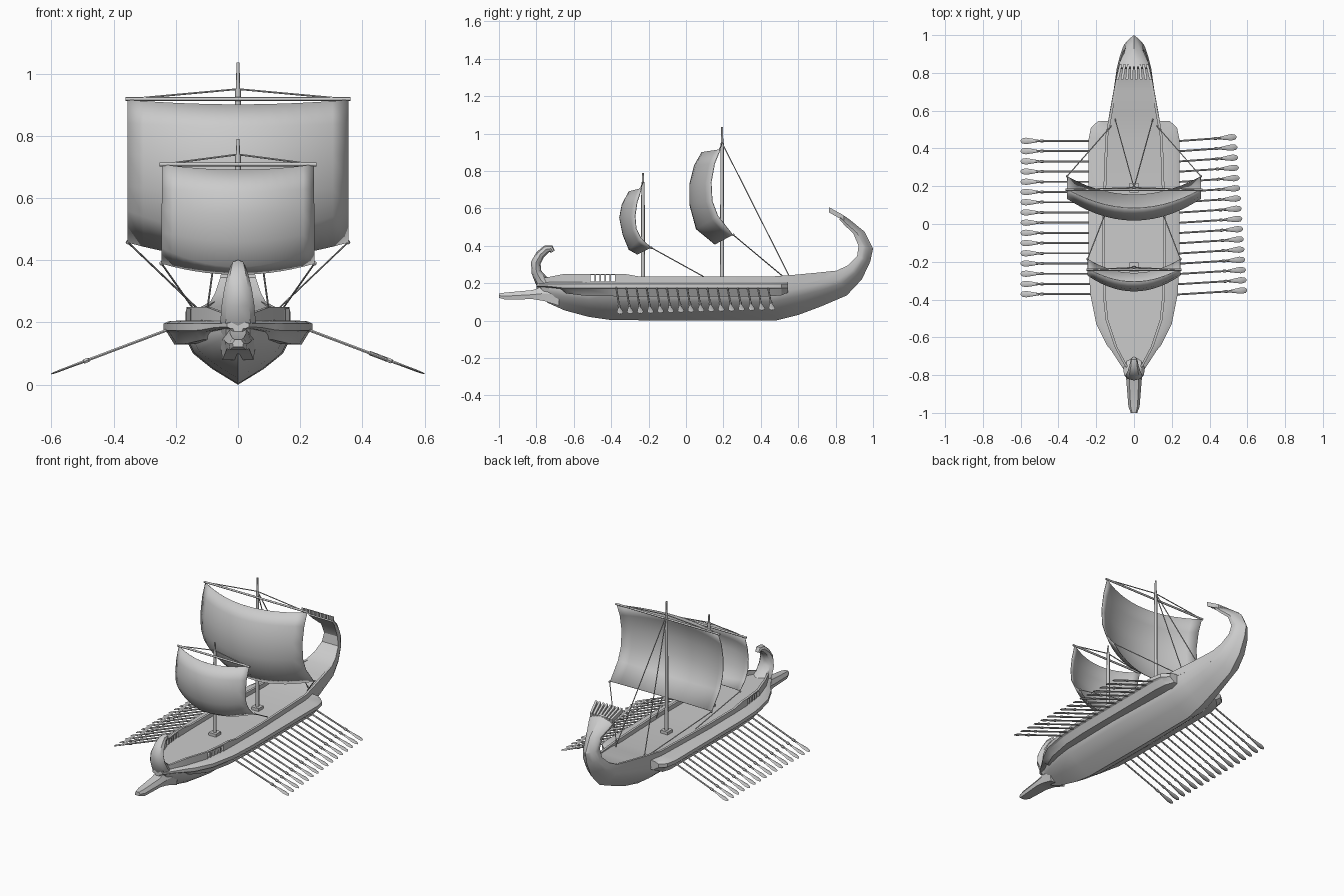
import bpy, bmesh, math
from mathutils import Vector

if "Cube" in bpy.data.objects:
    bpy.data.objects.remove(bpy.data.objects["Cube"])


def make(name, verts, faces, angle=30, mirror=False):
    me = bpy.data.meshes.new(name)
    me.from_pydata([tuple(v) for v in verts], [], faces)
    bm = bmesh.new()
    bm.from_mesh(me)
    bmesh.ops.recalc_face_normals(bm, faces=bm.faces)
    bm.to_mesh(me)
    bm.free()
    ob = bpy.data.objects.new(name, me)
    bpy.context.collection.objects.link(ob)
    if mirror:
        ob.modifiers.new("mirror", 'MIRROR')
    if angle:
        bpy.ops.object.select_all(action='DESELECT')
        ob.select_set(True)
        bpy.context.view_layer.objects.active = ob
        bpy.ops.object.shade_smooth_by_angle(angle=math.radians(angle))
    return ob


def loft_data(rings):
    n = len(rings[0])
    verts = [p for r in rings for p in r]
    faces = [(i * n + j, i * n + (j + 1) % n, (i + 1) * n + (j + 1) % n, (i + 1) * n + j)
             for i in range(len(rings) - 1) for j in range(n)]
    faces += [tuple(range(n)), tuple(range((len(rings) - 1) * n, len(rings) * n))]
    return verts, faces


def loft(name, rings, angle=30, mirror=False):
    return make(name, *loft_data(rings), angle, mirror)


def rod(name, a, b, r1, r2=None, n=6):
    a, b = Vector(a), Vector(b)
    d = (b - a).normalized()
    u = d.orthogonal().normalized()
    v = d.cross(u)
    ring = lambda c, r: [c + (u * math.cos(t) + v * math.sin(t)) * r
                         for t in (2 * math.pi * k / n for k in range(n))]
    return loft(name, [ring(a, r1), ring(b, r2 if r2 is not None else r1)], 50)


def box(name, x0, x1, y0, y1, z0, z1, mirror=False):
    ring = lambda y: [(x0, y, z0), (x1, y, z0), (x1, y, z1), (x0, y, z1)]
    return loft(name, [ring(y0), ring(y1)], 0, mirror)


# Hull with upswept stern: keel (y, z), top edge (y, z), half width
stations = [
    (-.80, .15, -.80, .21, .018), (-.74, .095, -.74, .21, .05), (-.65, .055, -.65, .21, .1),
    (-.52, .02, -.52, .21, .145), (-.4, .003, -.4, .21, .16), (0, 0, 0, .21, .165),
    (.48, 0, .46, .21, .15), (.6, .03, .58, .235, .13), (.72, .075, .70, .25, .108),
    (.86, .135, .80, .265, .092), (.94, .22, .865, .295, .075), (.985, .315, .915, .345, .058),
    (1.0, .385, .922, .40, .047), (.955, .475, .895, .465, .05), (.875, .54, .85, .508, .075),
    (.835, .568, .82, .54, .085)]
section = [(.5, .24), (.88, .48), (1, .67), (.98, 1)]
rings = []
for ky, kz, ty, tz, w in stations:
    half = [(w * a, ky + (ty - ky) * f, kz + (tz - kz) * f) for a, f in section]
    rings.append([(0, ky, kz)] + half + [(-x, y, z) for x, y, z in reversed(half)])
loft("hull", rings, 28)

# Fan of slats on the stern ornament
for k in range(8):
    t = (k - 3.5) / 3.5
    loft("stern_slat", [[(x + dx, y, z + dz) for dx, dz in
                         ((-.007, -.014), (.007, -.014), (.007, .014), (-.007, .014))]
                        for x, y, z in ((t * .07, .845, .548), (t * .088, .765, .592))], 0)

# Outriggers tapering to wales at the bow: y, outer x, bottom z
rings = []
for y, xo, zb in [(-.80, .035, .18), (-.74, .075, .178), (-.67, .12, .17), (-.64, .145, .145),
                  (-.53, .2, .132), (-.37, .232, .13), (-.2, .24, .13), (.45, .24, .13),
                  (.51, .228, .135), (.545, .19, .15)]:
    xi = max(.01, min(.12, xo - .05))
    zm = max(zb, .168)
    rings.append([(xi, y, .208), (xo - .02, y, .205), (xo, y, .196), (xo, y, zm + .006),
                  (xo - .012, y, zm), (xo - .035, y, zb), (xi, y, zb)])
loft("outrigger", rings, 30, True)


# Bulwarks in front of and behind the railing gap: y, x, top z
def bulwark(name, pts, z0=.2, t=.014):
    loft(name, [[(x - t, y, z0), (x, y, z0), (x, y, z), (x - t, y, z)] for y, x, z in pts], 30, True)


bulwark("bow_bulwark", [(-.79, .022, .225), (-.74, .055, .232), (-.65, .103, .25), (-.51, .15, .25)])
bulwark("side_bulwark", [(-.38, .164, .25), (-.33, .165, .25), (-.25, .167, .236), (0, .168, .236),
                         (.46, .152, .236), (.58, .13, .245), (.7, .108, .256), (.8, .09, .267)])
bulwark("bow_rail", [(-.51, .15, .25), (-.38, .164, .25)], .243)
for k in range(4):
    y = -.485 + k * .027
    x = .152 + k * .003
    box("rail_post", x - .012, x, y - .004, y + .004, .2, .245, True)

# Ram: y, half width, bottom, top
loft("ram", [[(-w, y, a), (w, y, a), (w * 1.15, y, (a + b) / 2), (w * .7, y, b),
              (-w * .7, y, b), (-w * 1.15, y, (a + b) / 2)]
             for y, w, a, b in [(-1, .015, .122, .145), (-.965, .026, .112, .15),
                                (-.82, .036, .115, .163), (-.76, .04, .105, .185),
                                (-.68, .05, .08, .2)]], 25)

# Curled bow post: y, z, half width, half depth
path = [(-.73, .17, .055, .05), (-.775, .215, .056, .035), (-.80, .26, .052, .027),
        (-.803, .31, .044, .026), (-.78, .352, .034, .024), (-.748, .381, .024, .022),
        (-.722, .385, .019, .018), (-.712, .368, .014, .012)]
rings = []
for i, (y, z, w, d) in enumerate(path):
    p, q = path[max(i - 1, 0)], path[min(i + 1, len(path) - 1)]
    tan = Vector((0, q[0] - p[0], q[1] - p[1])).normalized()
    nor = Vector((0, -tan.z, tan.y))
    rings.append([Vector((0, y, z)) + Vector((w * math.cos(a), 0, 0)) + nor * d * math.sin(a)
                  for a in (k * math.pi / 4 for k in range(8))])
loft("bow_post", rings, 40)


# Sails: centre and edge profiles as (y, z), bulging across the width
def sail(name, width, centre, edge, cols=14):
    rows = len(centre)
    verts = []
    for (cy, cz), (ey, ez) in zip(centre, edge):
        for k in range(cols + 1):
            u = 2 * k / cols - 1
            f = 1 - u * u
            verts.append((u * width, ey + (cy - ey) * f, ez + (cz - ez) * f))
    n = cols + 1
    faces = [(r * n + k, r * n + k + 1, r * n + n + k + 1, r * n + n + k)
             for r in range(rows - 1) for k in range(cols)]
    ob = make(name, verts, faces, 40)
    s = ob.modifiers.new("thickness", 'SOLIDIFY')
    s.thickness = .004
    s.offset = 0


sail("main_sail", .354,
     [(.085, .90), (.045, .83), (.02, .73), (.02, .62), (.055, .49), (.155, .408)],
     [(.183, .915), (.153, .84), (.135, .74), (.14, .64), (.17, .56), (.25, .458)])
sail("fore_sail", .244,
     [(-.305, .69), (-.342, .62), (-.355, .55), (-.337, .46), (-.305, .38), (-.26, .355)],
     [(-.237, .708), (-.262, .63), (-.272, .56), (-.266, .49), (-.24, .44), (-.188, .39)])


# Masts, yards and rigging
def rig(name, y, top, yard_z, yard_x, peak, corner, foot):
    box(name + "_mast_step", -.025, .025, y - .025, y + .025, .205, .228)
    rod(name + "_mast", (0, y, .2), (0, y, peak), .011, .009, 8)
    rod(name + "_masthead", (0, y, peak - .02), (0, y, top), .007, .005, 8)
    rod(name + "_yard", (-yard_x, y - .012, yard_z), (yard_x, y - .012, yard_z), .006, n=8)
    for s in (-1, 1):
        c = (s * corner[0], corner[1], corner[2])
        rod(name + "_lift", (0, y, peak), (s * yard_x * .97, y - .012, yard_z), .003)
        rod(name + "_sheet", c, (s * foot[0], foot[1], foot[2]), .003)
        bpy.ops.mesh.primitive_uv_sphere_add(segments=8, ring_count=6, radius=.007, location=c)
        bpy.context.object.name = name + "_clew"


rig("main", .193, 1.035, .918, .362, .95, (.354, .253, .458), (.12, .52, .235))
rig("fore", -.23, .79, .708, .252, .74, (.246, -.186, .39), (.135, .1, .232))
for s in (-1, 1):
    rod("backstay", (0, .193, .95), (s * .1, .555, .232), .003)


# Oars: tapered shaft, collar and flat leaf-shaped blade
def oar(a, b):
    a, b = Vector(a), Vector(b)
    d = (b - a).normalized()
    side = Vector((-d.y, d.x, 0)).normalized()
    up = d.cross(side)
    base = b - d * .1
    rings = []
    for p, w, h in [(a, .005, .005), (base - d * .03, .005, .005), (base - d * .028, .008, .008),
                    (base - d * .012, .008, .008), (base - d * .01, .005, .005),
                    (base, .006, .005), (base + d * .035, .012, .004), (base + d * .07, .017, .004),
                    (base + d * .092, .013, .003), (b, .004, .002)]:
        rings.append([p + side * w * math.cos(t) + up * h * math.sin(t)
                      for t in (k * math.pi / 3 for k in range(6))])
    loft("oar", rings, 40)


for k in range(16):
    y = .44 - k * .0541
    oar((-.19, y, .19), (-.6, y, .035))
    tip = .543 + k * .0037
    oar((.19, y - .004, .19), (tip, y + .021, .19 - (tip - .19) * .378))
